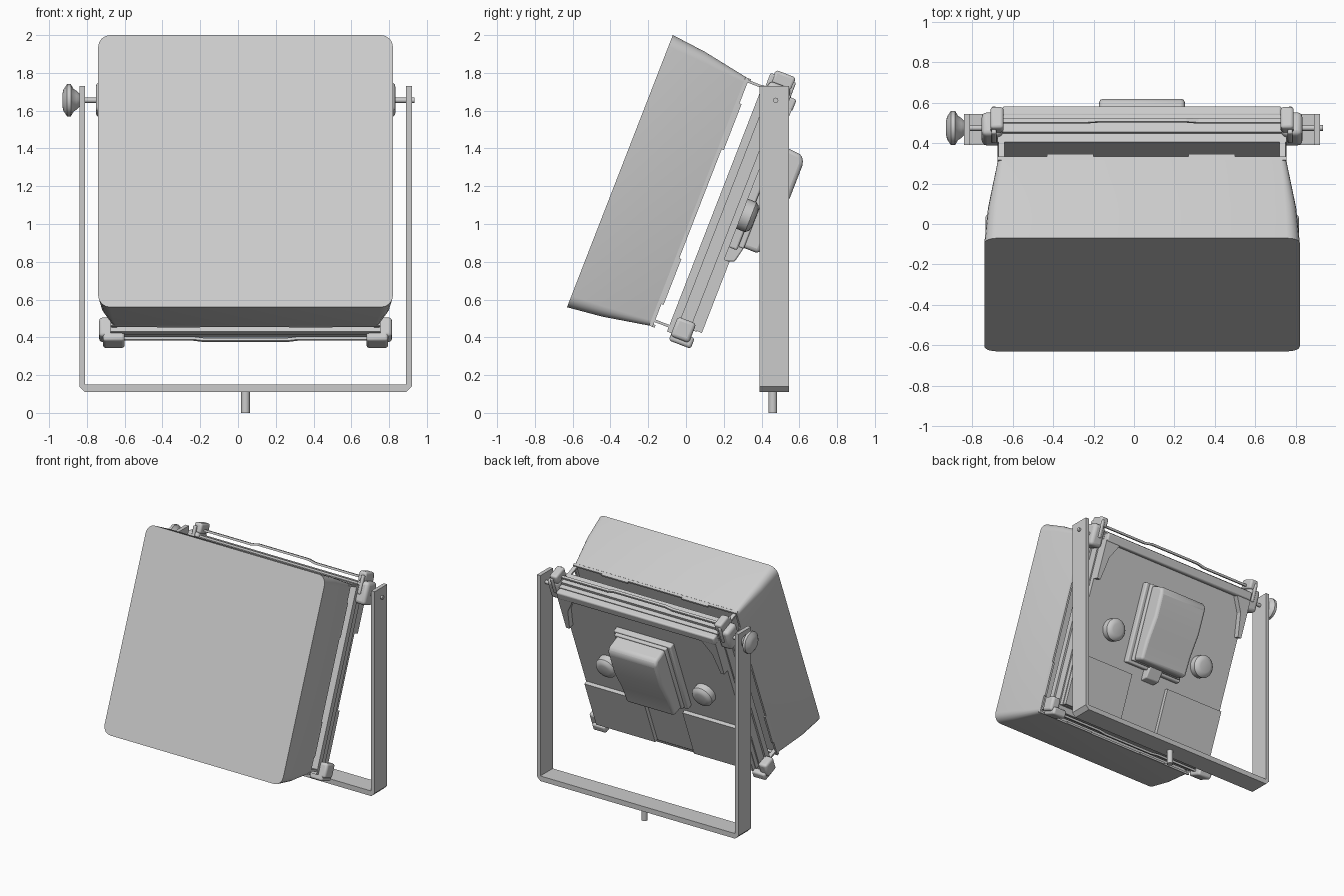
import bpy, bmesh, math
from mathutils import Matrix, Vector

if "Cube" in bpy.data.objects:
    bpy.data.objects.remove(bpy.data.objects["Cube"], do_unlink=True)

grey = bpy.data.materials.new("light_grey")
grey.use_nodes = True
grey.diffuse_color = (0.6, 0.6, 0.6, 1)
grey.node_tree.nodes["Principled BSDF"].inputs["Base Color"].default_value = (0.6, 0.6, 0.6, 1)

CX = 0.04
UPRIGHT = Matrix.Translation((CX, 0, 0))
# Lamp head leans back: local x across, y to the rear, z up along the panel
HEAD = UPRIGHT @ Matrix.Rotation(math.radians(-21.25), 4, 'X')


def finish(name, bm, frame=HEAD, bevel=0, smooth=False):
    bmesh.ops.recalc_face_normals(bm, faces=bm.faces)
    mesh = bpy.data.meshes.new(name)
    bm.transform(frame)
    bm.to_mesh(mesh)
    bm.free()
    mesh.materials.append(grey)
    ob = bpy.data.objects.new(name, mesh)
    bpy.context.collection.objects.link(ob)
    if bevel:
        mod = ob.modifiers.new("edges", 'BEVEL')
        mod.width, mod.segments = bevel, 3
    if smooth or bevel:
        bpy.ops.object.select_all(action='DESELECT')
        ob.select_set(True)
        bpy.context.view_layer.objects.active = ob
        bpy.ops.object.shade_smooth_by_angle(angle=math.radians(35))
    return ob


def box(name, x, y, z, frame=HEAD, bevel=0):
    """Box given by its (low, high) range on each axis."""
    bm = bmesh.new()
    bmesh.ops.create_cube(bm, size=1)
    for v in bm.verts:
        v.co = Vector(sum(r) / 2 + c * (r[1] - r[0]) for r, c in zip((x, y, z), v.co))
    return finish(name, bm, frame, bevel)


def prism(name, outline, axis, low, high, frame=HEAD, bevel=0):
    """Extrude a flat outline along x (outline is y, z) or y (outline is x, z)."""
    bm = bmesh.new()
    place = (lambda a, b, d: (d, a, b)) if axis == 'X' else (lambda a, b, d: (a, d, b))
    face = bm.faces.new([bm.verts.new(place(a, b, low)) for a, b in outline])
    ext = bmesh.ops.extrude_face_region(bm, geom=[face])
    step = Vector(place(0, 0, high - low))
    bmesh.ops.translate(bm, vec=step, verts=[g for g in ext["geom"] if isinstance(g, bmesh.types.BMVert)])
    return finish(name, bm, frame, bevel)


def turned(name, profile, axis, centre, frame=HEAD, sides=24):
    """Stack of rings (distance, radius) along an axis."""
    bm = bmesh.new()
    rings = [[bm.verts.new((r * math.cos(math.tau * i / sides), r * math.sin(math.tau * i / sides), d))
              for i in range(sides)] for d, r in profile]
    skin(bm, rings)
    turn = Matrix.Rotation(math.pi / 2, 4, 'Y') if axis == 'X' else \
        Matrix.Rotation(-math.pi / 2, 4, 'X') if axis == 'Y' else Matrix()
    return finish(name, bm, frame @ Matrix.Translation(centre) @ turn, smooth=True)


def skin(bm, rings):
    n = len(rings[0])
    for a, b in zip(rings, rings[1:]):
        for i in range(n):
            bm.faces.new((a[i], a[(i + 1) % n], b[(i + 1) % n], b[i]))
    bm.faces.new(rings[0])
    bm.faces.new(rings[-1])


def rounded_ring(bm, half_w, half_h, zc, y, r, steps=4):
    pts = []
    for k, (sx, sz) in enumerate(((1, 1), (-1, 1), (-1, -1), (1, -1))):
        for s in range(steps + 1):
            a = math.pi / 2 * (k + s / steps)
            pts.append(bm.verts.new((sx * (half_w - r) + r * math.cos(a), y,
                                     zc + sz * (half_h - r) + r * math.sin(a))))
    return pts


# Tapered soft box
bm = bmesh.new()
skin(bm, [rounded_ring(bm, 0.78, 0.773, 1.066, -0.79, 0.065),
          rounded_ring(bm, 0.762, 0.752, 1.066, -0.60, 0.055),
          rounded_ring(bm, 0.715, 0.706, 1.066, -0.35, 0.03)])
finish("soft_box", bm, smooth=True)

# Thin mounting rim behind the soft box, with raised tabs
for s, side in ((-1, "right"), (1, "left")):
    x = sorted((s * 0.70, s * 0.715))
    box("rim_side_" + side, x, (-0.35, -0.33), (0.36, 1.77))
    for z in (0.62, 1.5):
        box("rim_side_tab_" + side, x, (-0.35, -0.318), (z - 0.13, z + 0.13))
    for z, end in ((0.395, "lower"), (1.755, "upper")):
        box(f"spacer_pin_{end}_{side}", sorted((s * 0.68, s * 0.71)), (-0.35, -0.22), (z - 0.007, z + 0.007))
for z, end in ((0.36, "bottom"), (1.757, "top")):
    box("rim_" + end, (-0.715, 0.715), (-0.35, -0.33), (z, z + 0.014))
    for x in (-0.355, 0.345):
        box("rim_tab_" + end, (x - 0.115, x + 0.115), (-0.35, -0.318), (z, z + 0.014))

# Lamp panel: front flange, body and back tray
box("panel_front_flange", (-0.715, 0.715), (-0.25, -0.205), (0.365, 1.765))
box("panel_body", (-0.70, 0.70), (-0.205, -0.14), (0.375, 1.78))
box("panel_back", (-0.69, 0.69), (-0.14, -0.105), (0.42, 1.76))

# Back details: top flange with gussets, lower pads, round knobs
box("back_top_flange", (-0.69, 0.69), (-0.11, -0.055), (1.69, 1.757), bevel=0.012)
for s, side in ((-1, "right"), (1, "left")):
    prism("back_gusset_" + side, [(s * 0.69, 1.70), (s * 0.56, 1.70), (s * 0.63, 1.58),
                                  (s * 0.66, 1.40), (s * 0.69, 1.40)], 'Y', -0.11, -0.06)
    box("back_pad_" + side, sorted((s * 0.17, s * 0.685)), (-0.11, -0.075), (0.425, 0.83))
    turned("back_knob_" + side, [(0, 0.085), (0.05, 0.085), (0.068, 0.07), (0.075, 0.045)],
           'Y', (s * 0.42, -0.106, 1.09))

# Power housing
box("housing_base", (-0.25, 0.25), (-0.11, -0.06), (0.90, 1.52), bevel=0.01)
box("housing_collar", (-0.225, 0.225), (-0.06, -0.03), (0.92, 1.515), bevel=0.008)
prism("housing_body", [(-0.06, 0.925), (0.055, 0.925), (0.065, 1.08), (0.10, 1.26), (0.10, 1.46),
                       (0.075, 1.495), (-0.06, 1.505)], 'X', -0.212, 0.212, bevel=0.025)
prism("cable_socket", [(-0.11, 0.82), (-0.05, 0.84), (-0.03, 0.93), (-0.11, 0.93)],
      'X', -0.06, 0.06, bevel=0.008)

# Corner clips and the thin retaining rods between them
for s, side in ((-1, "right"), (1, "left")):
    box("upper_clip_" + side, sorted((s * 0.72, s * 0.745)), (-0.235, -0.09), (1.70, 1.84), bevel=0.008)
    box("upper_clip_cap_" + side, sorted((s * 0.685, s * 0.75)), (-0.215, -0.10), (1.79, 1.865), bevel=0.015)
    box("pivot_plate_" + side, sorted((s * 0.69, s * 0.793)), (-0.225, -0.10), (1.63, 1.80), bevel=0.025)
    box("lower_clip_foot_" + side, sorted((s * 0.64, s * 0.755)), (-0.225, -0.10), (0.325, 0.385), bevel=0.015)
    box("lower_clip_" + side, sorted((s * 0.70, s * 0.775)), (-0.225, -0.12), (0.35, 0.46), bevel=0.018)
for z, bow, end in ((1.815, 0.012, "upper"), (0.36, -0.008, "lower")):
    line = [(-0.70, 0), (-0.28, 0), (-0.22, 1), (0.22, 1), (0.28, 0), (0.70, 0)]
    outline = [(x, z + bow * k - 0.008) for x, k in line] + [(x, z + bow * k + 0.008) for x, k in line[::-1]]
    prism(f"retaining_rod_{end}", outline, 'Y', -0.17, -0.15)

# Upright yoke bent from one flat strip
outer, inner, c = 0.88, 0.85, 0.03
outline = [(-outer, 1.73), (-outer, 0.11 + c), (-outer + c, 0.11), (outer - c, 0.11), (outer, 0.11 + c),
           (outer, 1.73), (inner, 1.73), (inner, 0.15), (-inner, 0.15), (-inner, 1.73)]
prism("yoke", outline, 'Y', 0.39, 0.545, UPRIGHT)
turned("yoke_spigot", [(0, 0.023), (0.12, 0.023)], 'Z', (0, 0.46, 0), UPRIGHT, 16)

# Pivot bolts and tightening knob
PIVOT = (0.475, 1.655)
for s, side in ((-1, "right"), (1, "left")):
    turned("pivot_bolt_" + side, [(0, 0.014), (0.15, 0.014)], 'X', (s * 0.82 - 0.075, *PIVOT), UPRIGHT, 12)
turned("tightening_knob", [(-0.97, 0.03), (-0.965, 0.055), (-0.945, 0.085), (-0.925, 0.085),
                           (-0.91, 0.06), (-0.895, 0.05), (-0.88, 0.035)], 'X', (0, *PIVOT), UPRIGHT, 12)
